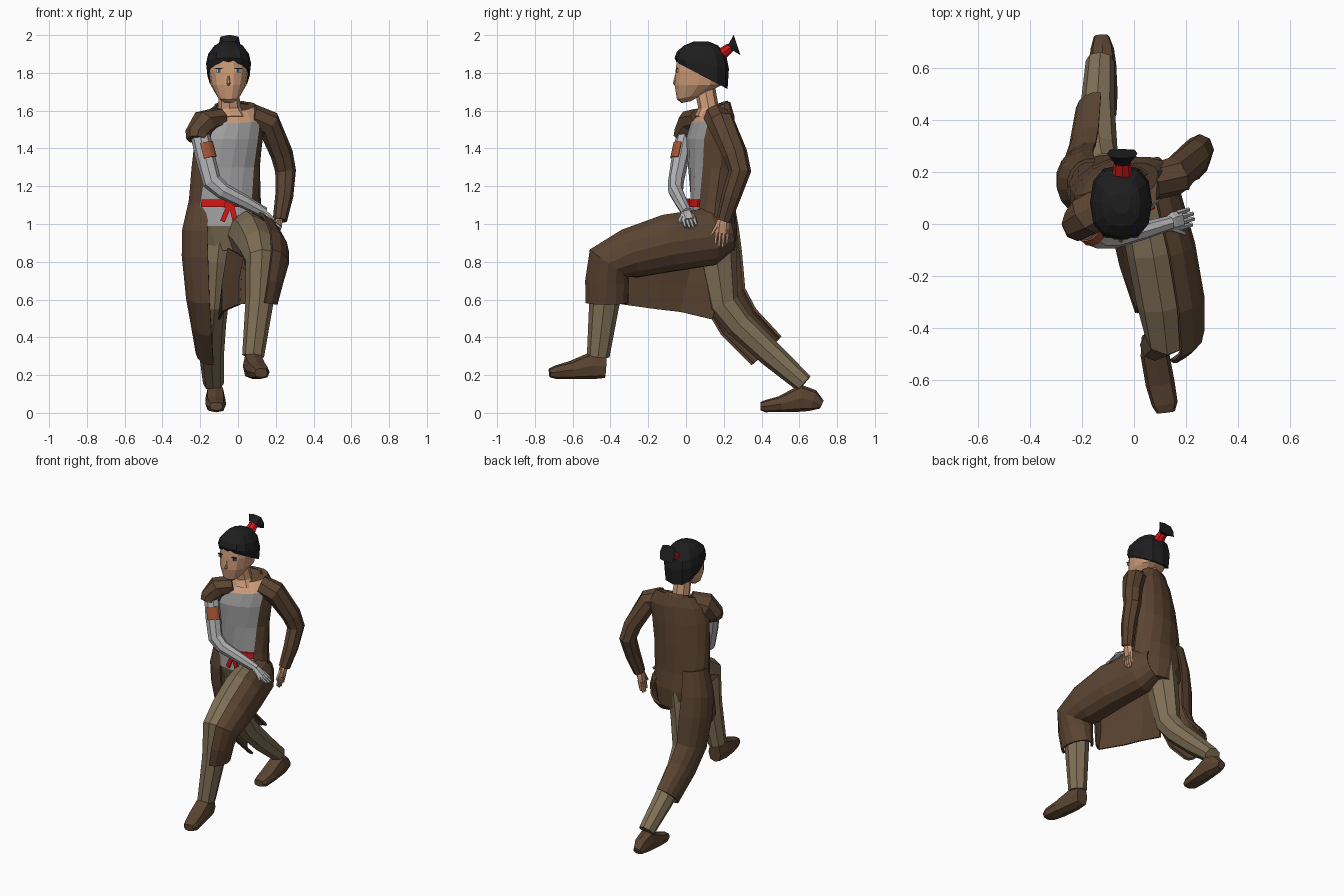
import bpy, bmesh, math
from mathutils import Vector as V


def material(name, r, g, b):
    m = bpy.data.materials.new(name)
    m.diffuse_color = (r, g, b, 1)
    return m


COAT = material("coat brown", 0.105, 0.058, 0.031)
TAN = material("trouser tan", 0.22, 0.165, 0.095)
SHIRT = material("shirt grey", 0.36, 0.36, 0.36)
WRAP = material("sleeve light grey", 0.45, 0.45, 0.46)
SKIN = material("skin", 0.62, 0.33, 0.19)
HAIR = material("hair black", 0.013, 0.013, 0.014)
RED = material("sash red", 0.65, 0.008, 0.008)
RUST = material("patch rust", 0.36, 0.09, 0.035)
EYE = material("eye white", 0.5, 0.52, 0.55)
IRIS = material("iris dark", 0.04, 0.06, 0.1)


def skin_rings(name, rings, mats, closed=True, rule=None, thick=0.0):
    """Bridge rings of points; closed ones get end caps, open ones a thickness."""
    bm = bmesh.new()
    vs = [[bm.verts.new(p) for p in r] for r in rings]
    n = len(vs[0])
    for i in range(len(vs) - 1):
        for j in range(n if closed else n - 1):
            k = (j + 1) % n
            f = bm.faces.new((vs[i][j], vs[i][k], vs[i + 1][k], vs[i + 1][j]))
            if rule:
                f.material_index = rule(i, (j + 0.5) * 360 / n)
    if closed:
        bm.faces.new(vs[0])
        bm.faces.new(vs[-1])
    bmesh.ops.recalc_face_normals(bm, faces=bm.faces)
    me = bpy.data.meshes.new(name)
    bm.to_mesh(me)
    bm.free()
    for m in mats:
        me.materials.append(m)
    ob = bpy.data.objects.new(name, me)
    bpy.context.collection.objects.link(ob)
    if thick:
        s = ob.modifiers.new("thickness", 'SOLIDIFY')
        s.thickness, s.offset = thick, 0
    return ob


def angles(n, arc):
    if arc is None:
        return [2 * math.pi * j / n for j in range(n)]
    return [math.radians(arc[0] + (arc[1] - arc[0]) * j / n) for j in range(n + 1)]


def power(c, p):
    return math.copysign(abs(c) ** p, c)


def sweep(name, path, mat, n=8, ref=(1, 0, 0), arc=None, p=1.0, thick=0.014):
    """Tube, or part of one, along (x, y, z, radius, radius) points."""
    pts = [V(q[:3]) for q in path]
    seg = [(b - a).normalized() for a, b in zip(pts, pts[1:])]
    rings = []
    for i, q in enumerate(path):
        t = (seg[max(i - 1, 0)] + seg[min(i, len(seg) - 1)]).normalized()
        u = V(ref)
        u = (u - t * u.dot(t)).normalized()
        v = t.cross(u)
        rings.append([pts[i] + u * q[3] * power(math.cos(a), p) + v * q[4] * power(math.sin(a), p)
                      for a in angles(n, arc)])
    return skin_rings(name, rings, [mat], arc is None, None, thick if arc else 0)


def stack(name, levels, mats, n=12, arc=None, p=1.0, rule=None, grow=0.0):
    """Level rings (x, y, z, rx, ry, yaw degrees, slope of z along y)."""
    rings = []
    for x, y, z, rx, ry, yaw, slope in levels:
        c, s = math.cos(math.radians(yaw)), math.sin(math.radians(yaw))
        ring = []
        for a in angles(n, arc):
            lx, ly = (rx + grow) * power(math.cos(a), p), (ry + grow) * power(math.sin(a), p)
            dy = lx * s + ly * c
            ring.append((x + lx * c - ly * s, y + dy, z + slope * dy))
        rings.append(ring)
    return skin_rings(name, rings, mats, arc is None, rule, 0.012 if arc else 0)


def box(name, loc, size, mat, rot=0.0):
    x, y, z = (s / 2 for s in size)
    rings = [[(-x, -y, h), (x, -y, h), (x, y, h), (-x, y, h)] for h in (-z, z)]
    ob = skin_rings(name, rings, [mat])
    ob.location, ob.rotation_euler = loc, (0, rot, 0)


def hand(name, wrist, tip, spread, mat, ref):
    """Palm, four fingers and a thumb."""
    w, t, s = V(wrist), V(tip), V(spread).normalized()
    mid = w.lerp(t, 0.55)
    sweep(name + "_palm", [(*w, .026, .022), (*w.lerp(t, .25), .038, .023), (*mid, .038, .018)], mat, 6, ref)
    for k in range(4):
        o = s * (k - 1.5) * 0.019
        end = w.lerp(t, (0.9, 1.0, 1.0, 0.88)[k]) + o * 1.05
        sweep(f"{name}_finger_{k}", [(*(w.lerp(t, .42) + o), .012, .012), (*end, .008, .008)], mat, 5, ref)
    sweep(name + "_thumb", [(*(w.lerp(t, .15) - s * .02), .014, .014), (*(w.lerp(t, .6) - s * .055), .008, .008)],
          mat, 5, ref)


# torso: coat around the back, shirt, bare neckline and trouser fly in the open front
torso = [(-.05, .16, .86, .15, .10, -5, 0), (-.07, .145, .99, .198, .125, 0, 0),
         (-.07, .14, 1.11, .192, .115, 5, 0), (-.065, .135, 1.3, .187, .118, 15, 0),
         (-.05, .13, 1.45, .19, .12, 20, 0), (-.03, .14, 1.55, .182, .105, 22, .15),
         (-.025, .155, 1.62, .125, .07, 22, .35)]


def torso_colour(i, a):
    if i == 5 and 235 < a < 335:
        return 3 if 255 < a < 310 else 1
    if 225 < a < 310:
        return 2 if i == 0 else 1
    return 0


stack("torso", torso, [COAT, SHIRT, TAN, SKIN], 16, rule=torso_colour)
stack("coat_collar", [(-.03, .155, 1.60, .10, .072, 15, .4), (-.035, .155, 1.632, .085, .058, 15, .3)],
      [COAT], 8, arc=(10, 170))

# sash, knot and tails
stack("sash", [(-.07, .14, 1.09, .192, .117, 5, 0), (-.07, .14, 1.13, .191, .116, 6, 0)],
      [RED], 8, arc=(228, 315), grow=.006)
box("sash_knot", (-.045, .008, 1.105), (.05, .025, .05), RED, .3)
box("sash_tail_a", (-.065, .005, 1.055), (.026, .012, .09), RED, .4)
box("sash_tail_b", (-.025, .005, 1.06), (.028, .012, .09), RED, -.25)

# neck and head
sweep("neck", [(-.04, .105, 1.555, .09, .062), (-.045, .12, 1.61, .062, .055), (-.05, .10, 1.72, .05, .055)], SKIN, 8)
stack("head", [(-.05, .0, 1.645, .026, .024, 0, .2), (-.05, .025, 1.675, .06, .075, 0, .2),
               (-.05, .065, 1.735, .094, .128, 0, 0), (-.05, .075, 1.81, .106, .133, 0, 0),
               (-.05, .08, 1.88, .10, .13, 0, 0)], [SKIN], 14, p=.88)
sweep("nose", [(-.05, -.055, 1.79, .004, .004), (-.05, -.062, 1.745, .01, .01), (-.05, -.055, 1.735, .008, .005)],
      SKIN, 6)
for side in (-1, 1):
    x = -.05 + side * .05
    box("eye", (x, -.0465, 1.812), (.034, .009, .018), EYE)
    box("iris", (x, -.049, 1.812), (.014, .009, .018), IRIS)
    box("eyelid", (x, -.048, 1.823), (.036, .009, .005), HAIR)

# hair cap and tied tuft
stack("hair", [(-.05, .085, 1.785, .112, .135, 0, -.52), (-.05, .083, 1.85, .119, .144, 0, -.2),
               (-.05, .083, 1.90, .108, .131, 0, -.1), (-.05, .08, 1.945, .075, .09, 0, 0),
               (-.05, .08, 1.966, .035, .04, 0, 0)], [HAIR], 12, p=.8)
sweep("hair_tie", [(-.045, .17, 1.885, .042, .035), (-.045, .235, 1.935, .032, .025)], RED, 8)
sweep("hair_tuft", [(-.045, .225, 1.928, .026, .02), (-.045, .24, 1.938, .034, .024), (-.045, .27, 1.948, .058, .056)],
      HAIR, 8, p=.55)

# trouser legs
back_leg = [(-.09, .16, .98, .095, .11), (-.11, .165, .80, .09, .105), (-.125, .195, .58, .075, .085),
            (-.135, .28, .47, .072, .075), (-.14, .45, .31, .066, .068), (-.13, .625, .155, .055, .052)]
front_leg = [(.03, .14, .96, .10, .12), (.075, -.1, .92, .105, .13), (.11, -.3, .865, .10, .11),
             (.128, -.42, .81, .088, .10), (.115, -.43, .6, .075, .082), (.08, -.465, .30, .058, .06)]
sweep("back_trouser_leg", back_leg, TAN, 8)
sweep("front_trouser_leg", front_leg, TAN, 8)

# boots
sweep("back_boot", [(-.125, .718, .045, .03, .024), (-.122, .672, .065, .045, .057), (-.12, .61, .078, .052, .072),
                    (-.118, .5, .047, .055, .042), (-.115, .42, .035, .048, .032), (-.115, .395, .035, .035, .022)],
      COAT, 8, p=.75)
sweep("front_boot", [(.075, -.425, .245, .045, .06), (.08, -.5, .25, .055, .072), (.1, -.61, .226, .056, .048),
                     (.118, -.69, .215, .05, .036), (.122, -.722, .212, .035, .024)], COAT, 8, p=.75)

# coat skirts wrapped around the outer side of each leg
sweep("back_coat_skirt", [(-.165, .15, 1.14, .085, .095), (-.178, .155, .97, .112, .12), (-.175, .17, .84, .118, .122),
                          (-.165, .20, .62, .105, .115), (-.152, .28, .48, .092, .11),
                          (-.14, .425, .33, .078, .105)], COAT, 9, arc=(82, 280))
sweep("front_coat_skirt", [(.02, .225, .95, .08, .09), (.05, .13, .935, .115, .15), (.10, -.1, .90, .13, .15),
                           (.135, -.3, .845, .13, .13), (.148, -.41, .795, .115, .12), (.133, -.42, .7, .10, .112),
                           (.118, -.42, .585, .085, .11)], COAT, 9, arc=(74, -150))
# coat panel hanging between the legs
skin_rings("inner_coat_panel",
           [[(.035, -.30, .82), (-.01, -.12, .85), (-.05, .05, .87), (-.06, .22, .86)],
            [(.01, -.32, .70), (-.03, -.13, .69), (-.08, .0, .68), (-.06, .19, .68)],
            [(.01, -.34, .575), (-.05, -.16, .55), (-.08, -.03, .535), (-.10, .14, .495)]], [COAT], False, None, .012)
skin_rings("coat_hem_fold", [[(.07, -.31, .80), (.055, -.31, .58)], [(.02, -.30, .78), (.01, -.338, .575)]],
           [COAT], False, None, .012)

# bent left arm in its coat sleeve
Y = (0, 1, 0)
sweep("left_sleeve", [(.07, .16, 1.565, .07, .072), (.16, .185, 1.535, .075, .07), (.232, .26, 1.37, .066, .06),
                      (.252, .285, 1.28, .06, .055), (.245, .24, 1.15, .052, .048), (.222, .2, 1.02, .04, .038)],
      COAT, 8, Y)
hand("left_hand", (.22, .2, 1.04), (.195, .185, .88), (0, 1, 0), SKIN, Y)

# right arm across the belly, short coat sleeve over it
sweep("right_coat_sleeve", [(-.10, .09, 1.56, .08, .058), (-.18, .035, 1.535, .085, .072),
                            (-.215, .0, 1.475, .066, .066), (-.218, -.012, 1.445, .058, .056)], COAT, 8, Y)
right_arm = [(-.208, .0, 1.5, .045, .05), (-.172, -.03, 1.35, .046, .052), (-.138, -.053, 1.225, .042, .052),
             (-.08, -.055, 1.175, .04, .044), (.04, -.025, 1.115, .034, .036), (.14, .005, 1.06, .028, .029)]
sweep("right_sleeve", right_arm, WRAP, 8, Y)
hand("right_hand", (.125, .0, 1.065), (.228, .03, .98), (-.15, 1, .15), WRAP, Y)
sweep("sleeve_patch", [(-.189, -.015, 1.42, .05, .056), (-.169, -.032, 1.34, .05, .057)], RUST, 4, Y,
      arc=(100, 190), thick=.006)
